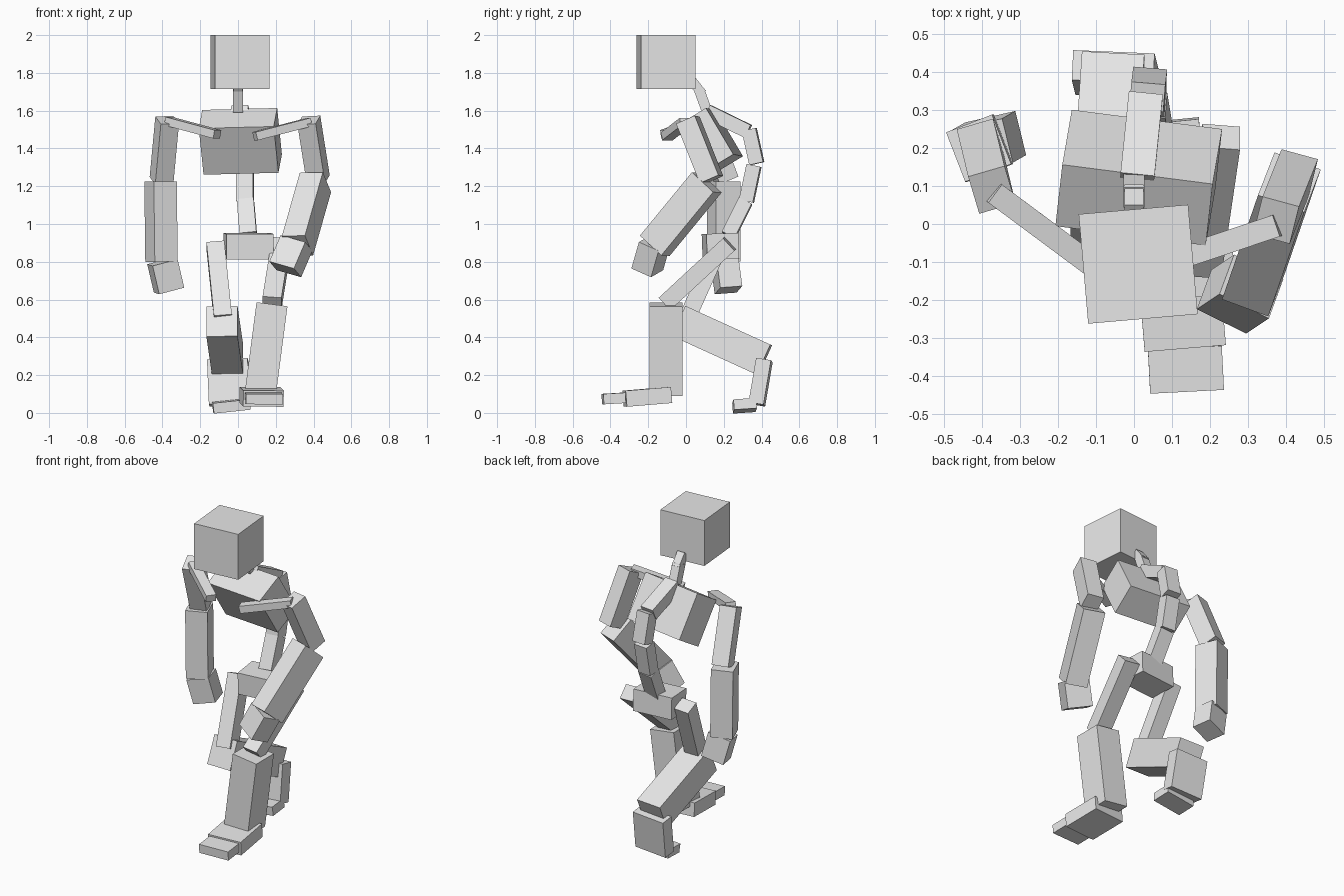
import bpy, bmesh
from mathutils import Vector, Matrix

grey = bpy.data.materials.new("plain grey")
grey.diffuse_color = (0.8, 0.8, 0.8, 1)


def block(name, a, b, width, depth, side=(1, 0, 0)):
    """Box running from a to b; width lies along side, depth across it."""
    a, b = Vector(a), Vector(b)
    axis = (b - a).normalized()
    s = Vector(side)
    s = (s - axis * s.dot(axis)).normalized()
    d = axis.cross(s)
    c = (a + b) / 2
    basis = Matrix((s * width, d * depth, b - a)).transposed().to_4x4()
    bm = bmesh.new()
    bmesh.ops.create_cube(bm, size=1, matrix=basis)
    bmesh.ops.recalc_face_normals(bm, faces=bm.faces)
    mesh = bpy.data.meshes.new(name)
    bm.to_mesh(mesh)
    bm.free()
    mesh.materials.append(grey)
    ob = bpy.data.objects.new(name, mesh)
    ob.location = c
    bpy.context.collection.objects.link(ob)
    return ob


# Head and neck
block("head", (0.011, -0.106, 1.715), (0.011, -0.106, 2.0), 0.29, 0.29, (1, 0.087, 0))
block("skull_base", (0, 0.085, 1.69), (0, 0.03, 1.76), 0.05, 0.05)
block("neck", (0, 0.11, 1.60), (0, 0.07, 1.71), 0.055, 0.055)

# Chest, pitched forward and turned
block("chest", (0.025, 0.195, 1.315), (0.0, 0.05, 1.56), 0.40, 0.19, (1, -0.113, 0))

# Spine from shoulders to hips
spine = [((0.008, 0.115, 1.595), (0.03, 0.33, 1.49)),
         ((0.035, 0.335, 1.50), (0.04, 0.375, 1.32)),
         ((0.038, 0.36, 1.31), (0.038, 0.32, 1.12)),
         ((0.04, 0.315, 1.12), (0.055, 0.225, 0.94))]
for i, (a, b) in enumerate(spine):
    block(f"spine_{i + 1}", a, b, 0.09, 0.075, (1, -0.08, 0))

# Pelvis
block("pelvis", (0.055, 0.185, 0.815), (0.055, 0.18, 0.95), 0.25, 0.17, (1, 0.1, 0))

# Right arm, reaching forward
block("right_collar", (0.09, -0.10, 1.465), (0.38, -0.003, 1.54), 0.06, 0.045, (-0.32, 0.95, 0))
block("right_upper_arm", (0.375, 0.01, 1.55), (0.425, 0.135, 1.235), 0.10, 0.11, (1, -0.25, 0))
block("right_forearm", (0.41, 0.11, 1.22), (0.315, -0.165, 0.885), 0.13, 0.16, (0.93, -0.36, 0))
block("right_hand", (0.31, -0.165, 0.90), (0.25, -0.205, 0.76), 0.15, 0.12, (0.8, -0.45, -0.35))

# Left arm, hanging down
block("left_collar", (-0.11, -0.11, 1.475), (-0.37, 0.083, 1.545), 0.06, 0.045, (0.6, 0.8, 0))
block("left_upper_arm", (-0.375, 0.09, 1.55), (-0.405, 0.215, 1.23), 0.10, 0.11, (1, 0.3, 0))
block("left_forearm", (-0.41, 0.20, 1.225), (-0.405, 0.20, 0.80), 0.13, 0.14, (0.93, 0.36, 0))
block("left_hand", (-0.40, 0.205, 0.80), (-0.365, 0.225, 0.65), 0.14, 0.12, (0.97, 0.24, 0))

# Right leg, planted in front
block("right_thigh", (0.23, 0.23, 0.895), (0.18, -0.11, 0.58), 0.10, 0.09)
block("right_shin", (0.18, -0.105, 0.575), (0.118, -0.105, 0.10), 0.165, 0.175)
block("right_foot", (0.115, -0.085, 0.095), (0.135, -0.325, 0.075), 0.215, 0.085, (1, 0.11, 0))
block("right_toes", (0.134, -0.325, 0.08), (0.14, -0.441, 0.073), 0.195, 0.055, (1, 0.11, 0))

# Left leg, folded behind
block("left_thigh", (-0.12, 0.18, 0.89), (-0.08, 0.005, 0.50), 0.095, 0.09)
block("left_shin", (-0.085, -0.035, 0.485), (-0.055, 0.415, 0.28), 0.165, 0.175)
block("left_foot", (-0.055, 0.415, 0.28), (-0.045, 0.375, 0.045), 0.215, 0.08, (1, -0.05, 0))
block("left_toes", (-0.038, 0.37, 0.042), (-0.033, 0.25, 0.034), 0.195, 0.055, (1, -0.05, 0.1))
